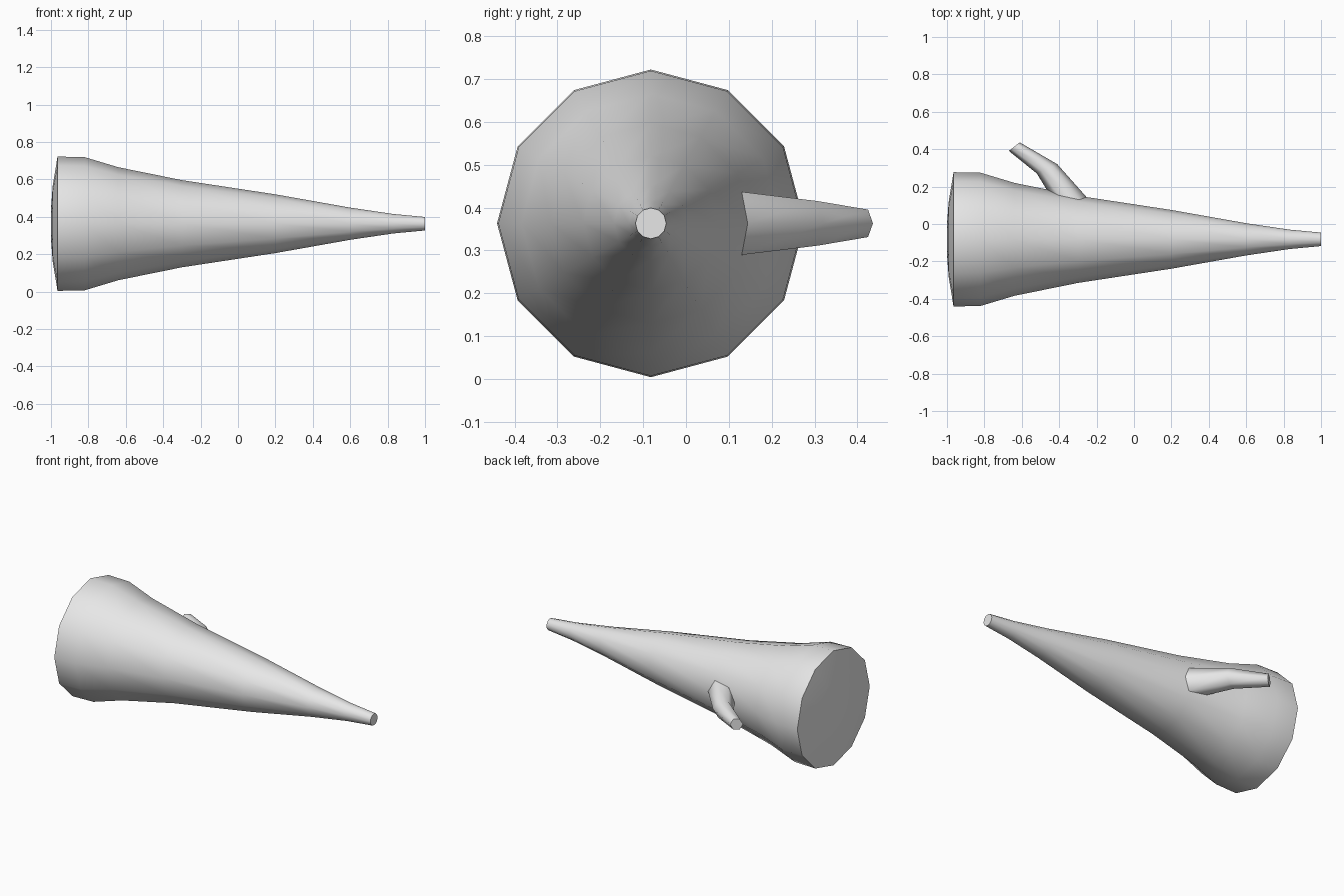
import bpy, bmesh, math
from mathutils import Vector

if "Cube" in bpy.data.objects:
    bpy.data.objects.remove(bpy.data.objects["Cube"], do_unlink=True)

grey = bpy.data.materials.new("light grey")
grey.use_nodes = True
grey.diffuse_color = (0.8, 0.8, 0.8, 1)
grey.node_tree.nodes["Principled BSDF"].inputs["Base Color"].default_value = (0.8, 0.8, 0.8, 1)

AXIS_Y, AXIS_Z = -0.082, 0.363


def loft(name, rings, sides, sharp_angle):
    """Skin capped rings, each given as (centre, side direction, radius)."""
    bm = bmesh.new()
    loops = []
    for centre, side, radius in rings:
        loop = []
        for i in range(sides):
            a = math.tau * i / sides
            offset = side * math.cos(a) + Vector((0, 0, 1)) * math.sin(a)
            loop.append(bm.verts.new(centre + offset * radius))
        loops.append(loop)
    for a, b in zip(loops, loops[1:]):
        for i in range(sides):
            j = (i + 1) % sides
            bm.faces.new((a[i], a[j], b[j], b[i]))
    bm.faces.new(loops[0])
    bm.faces.new(loops[-1])
    bmesh.ops.recalc_face_normals(bm, faces=bm.faces)
    mesh = bpy.data.meshes.new(name)
    bm.to_mesh(mesh)
    bm.free()
    mesh.materials.append(grey)
    obj = bpy.data.objects.new(name, mesh)
    bpy.context.collection.objects.link(obj)
    bpy.ops.object.select_all(action="DESELECT")
    obj.select_set(True)
    bpy.context.view_layer.objects.active = obj
    bpy.ops.object.shade_smooth_by_angle(angle=math.radians(sharp_angle))
    return obj


# Tapered trunk: shallow domed end, flared rim, narrow flat tip
profile = [(-1.0, 0.08), (-0.991, 0.2), (-0.965, 0.359), (-0.82, 0.356),
           (-0.64, 0.302), (-0.3, 0.233), (0.2, 0.157), (0.6, 0.086),
           (0.83, 0.052), (1.0, 0.036)]
loft("trunk",
     [(Vector((x, AXIS_Y, AXIS_Z)), Vector((0, 1, 0)), r) for x, r in profile],
     12, 45)

# Bent side branch: centre x, centre y, heading of the cross-section, radius
branch = [(-0.333, 0.12, 13.5, 0.085),
          (-0.465, 0.295, 24.5, 0.060),
          (-0.64, 0.4135, 38, 0.037)]
loft("side_branch",
     [(Vector((x, y, AXIS_Z)),
       Vector((math.cos(math.radians(h)), math.sin(math.radians(h)), 0)), r)
      for x, y, h, r in branch],
     6, 66)
